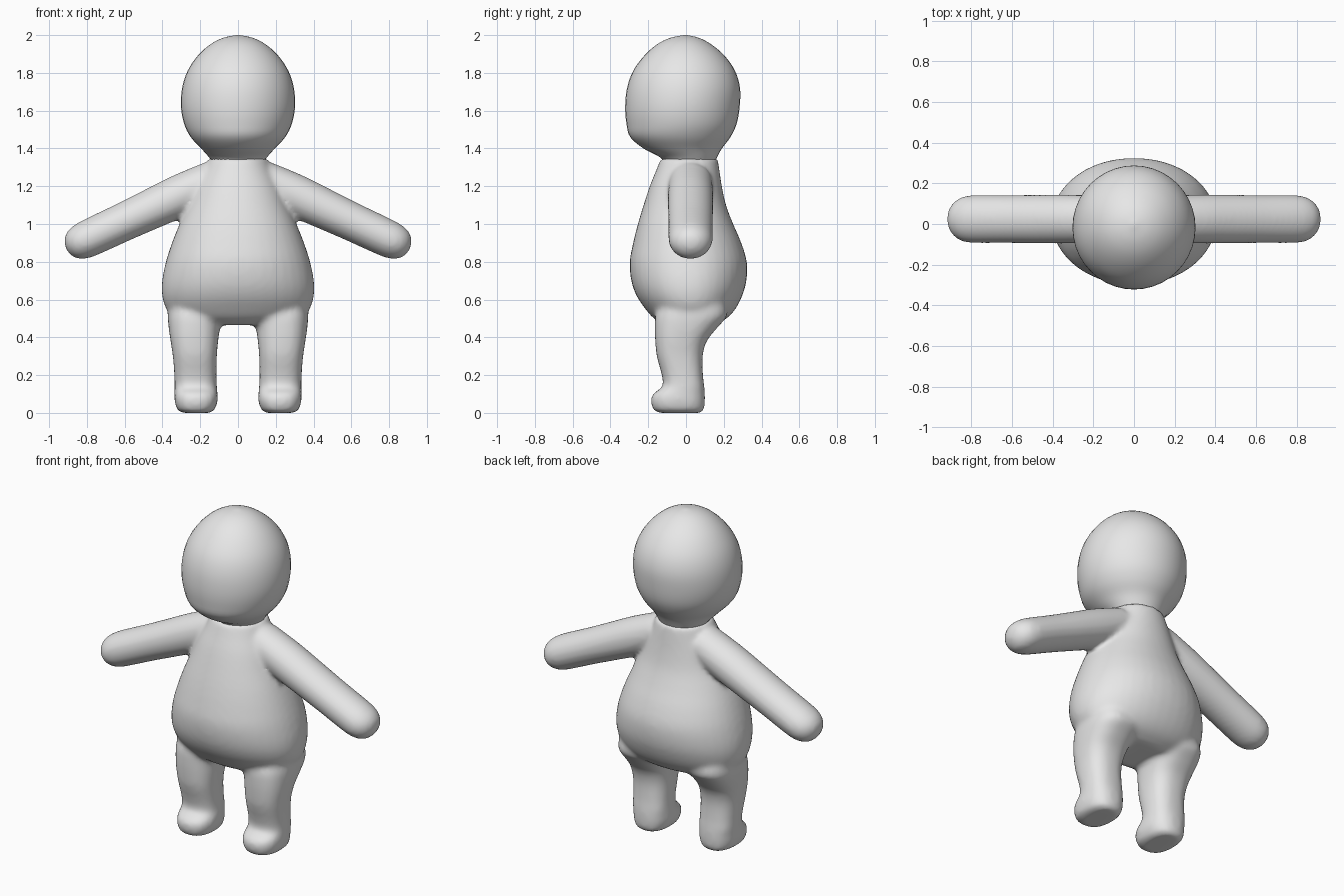
import bpy, bmesh, math
from mathutils import Matrix, Vector

if "Cube" in bpy.data.objects:
    bpy.data.objects.remove(bpy.data.objects["Cube"])

grey = bpy.data.materials.new("plain grey")
grey.diffuse_color = (0.8, 0.8, 0.8, 1)
grey.use_nodes = True
grey.node_tree.nodes["Principled BSDF"].inputs["Base Color"].default_value = grey.diffuse_color


def spline(a, b, c, d, t):
    return [0.5 * (2 * q + (r - p) * t + (2 * p - 5 * q + 4 * r - s) * t * t
                   + (3 * q - p - 3 * r + s) * t ** 3) for p, q, r, s in zip(a, b, c, d)]


def loft(bm, rings, power=2.0, matrix=Matrix(), steps=4, sides=40):
    """Closed tube through rings of (z, x min, x max, y min, y max)."""
    path = []
    for i in range(len(rings) - 1):
        a, d = rings[max(i - 1, 0)], rings[min(i + 2, len(rings) - 1)]
        path += [spline(a, rings[i], rings[i + 1], d, k / steps) for k in range(steps)]
    path.append(rings[-1])
    loops = []
    for z, x0, x1, y0, y1 in path:
        loop = []
        for k in range(sides):
            c, s = math.cos(math.tau * k / sides), math.sin(math.tau * k / sides)
            x = math.copysign(abs(c) ** (2 / power), c) * (x1 - x0) / 2 + (x0 + x1) / 2
            y = math.copysign(abs(s) ** (2 / power), s) * (y1 - y0) / 2 + (y0 + y1) / 2
            loop.append(bm.verts.new(matrix @ Vector((x, y, z))))
        loops.append(loop)
    for a, b in zip(loops, loops[1:]):
        for k in range(sides):
            j = (k + 1) % sides
            bm.faces.new((a[k], a[j], b[j], b[k]))
    bm.faces.new(loops[0][::-1])
    bm.faces.new(loops[-1])


def finish(name, bm):
    bmesh.ops.recalc_face_normals(bm, faces=bm.faces)
    mesh = bpy.data.meshes.new(name)
    bm.to_mesh(mesh)
    bm.free()
    mesh.materials.append(grey)
    mesh.shade_smooth()
    obj = bpy.data.objects.new(name, mesh)
    bpy.context.collection.objects.link(obj)
    return obj


# Head: rounded, with a flatter face and a narrow neck end
head = bmesh.new()
loft(head, [(z, -r, r, y0, y1) for z, r, y0, y1 in [
    (1.32, .13, -.11, .15), (1.355, .155, -.14, .165), (1.40, .195, -.225, .19),
    (1.46, .25, -.295, .235), (1.53, .285, -.315, .268), (1.62, .302, -.322, .284),
    (1.72, .296, -.312, .286), (1.81, .267, -.28, .26), (1.89, .214, -.222, .205),
    (1.95, .148, -.155, .135), (1.985, .08, -.085, .07), (2.0, .01, -.012, .008)]])
finish("head", head)

# Body: pear-shaped torso with limbs blended into it
body = bmesh.new()
loft(body, [(z, -r, r, y0, y1) for z, r, y0, y1 in [
    (.465, .22, -.11, .15), (.50, .33, -.17, .215), (.55, .38, -.215, .262),
    (.62, .402, -.262, .298), (.70, .402, -.29, .32), (.80, .382, -.298, .322),
    (.90, .35, -.28, .293), (1.0, .31, -.255, .25), (1.1, .265, -.225, .212),
    (1.2, .225, -.192, .19), (1.28, .185, -.16, .178), (1.345, .155, -.135, .168)]],
    power=2.1)

LEG = [(.0, .15, .29, -.14, .08), (.015, .125, .32, -.172, .095),
       (.06, .108, .335, -.185, .10), (.10, .108, .336, -.175, .10),
       (.14, .112, .336, -.125, .097), (.20, .114, .337, -.128, .09),
       (.30, .112, .345, -.155, .088), (.38, .105, .357, -.163, .11),
       (.45, .095, .367, -.165, .165), (.52, .08, .372, -.16, .22),
       (.60, .10, .36, -.12, .20)]
# Arm along its own axis: distance, half thickness, half width
ARM = [(.0, .105, .115), (.18, .112, .12), (.35, .107, .12), (.52, .102, .118),
       (.70, .10, .118), (.76, .095, .113), (.80, .083, .097), (.83, .06, .068),
       (.847, .025, .028), (.85, .004, .004)]
for side in (1, -1):
    loft(body, [(z, *sorted((side * a, side * b)), c, d) for z, a, b, c, d in LEG], power=2.5)
    aim = Vector((side * .9, 0, -.42)).normalized()
    wide = Vector((0, 1, 0))
    turn = Matrix((wide.cross(aim), wide, aim)).transposed().to_4x4()
    place = Matrix.Translation((side * .14, .024, 1.228)) @ turn
    loft(body, [(d, -t, t, -w, w) for d, t, w in ARM], matrix=place)

obj = finish("body", body)
fuse = obj.modifiers.new("fuse", "REMESH")
fuse.mode = "VOXEL"
fuse.voxel_size = 0.014
fuse.use_smooth_shade = True
blend = obj.modifiers.new("blend", "SMOOTH")
blend.factor = 0.5
blend.iterations = 10
